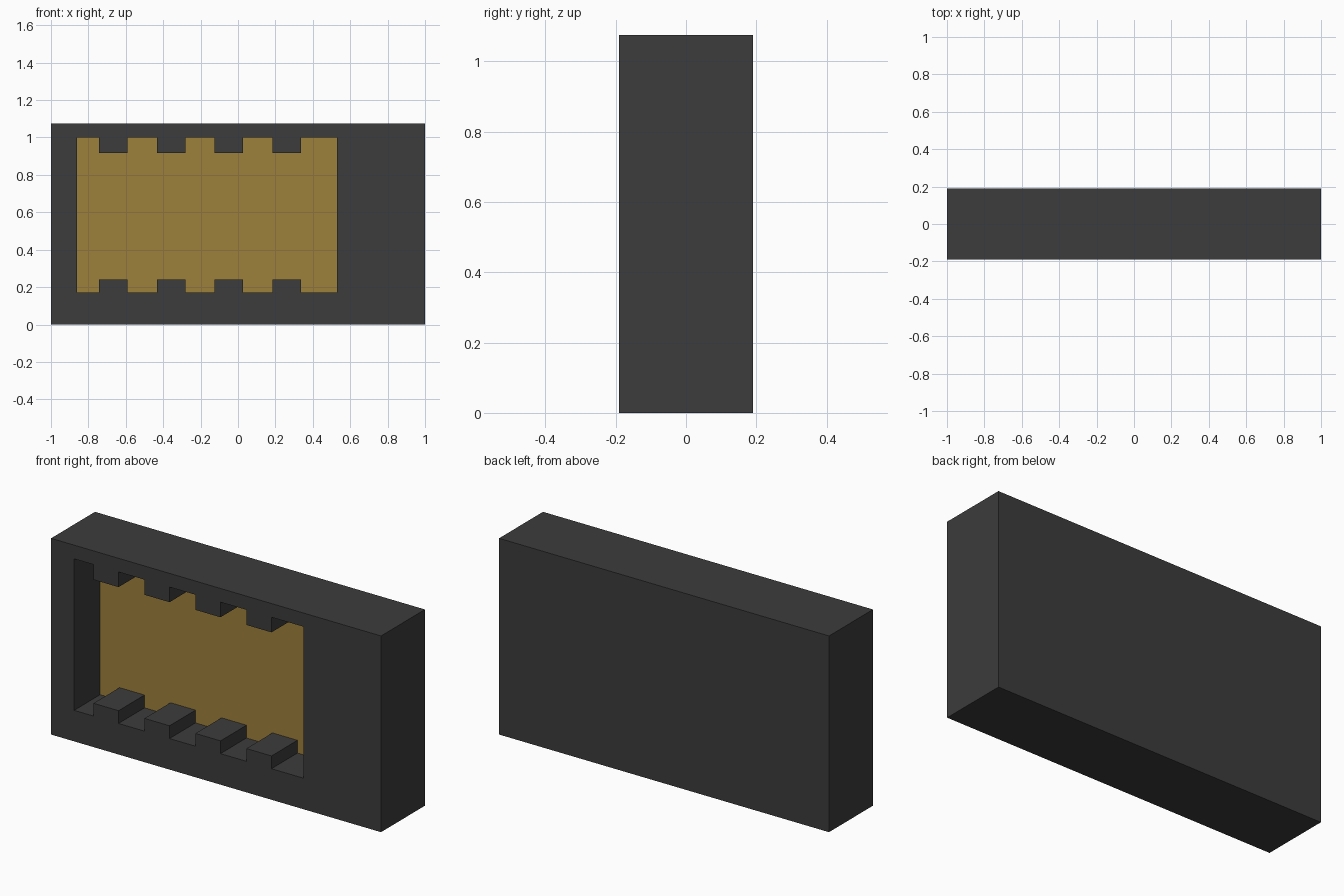
import bpy
import bmesh
from mathutils import Vector

WIDTH, DEPTH, HEIGHT = 2.0, 0.38, 1.075
LEFT, RIGHT, LOW, HIGH = -0.86, 0.53, 0.17, 1.0      # recess outline
TOOTH_LOW, TOOTH_HIGH = 0.24, 0.917                  # tooth tips
TOOTH_START, TOOTH_WIDTH, PITCH, TEETH = -0.743, 0.152, 0.309, 4
FRONT, FLOOR = -DEPTH / 2, 0.035

cube = bpy.data.objects.get("Cube")
if cube:
    bpy.data.objects.remove(cube, do_unlink=True)


def make_material(name, colour):
    mat = bpy.data.materials.new(name)
    mat.use_nodes = True
    mat.diffuse_color = colour
    mat.node_tree.nodes["Principled BSDF"].inputs["Base Color"].default_value = colour
    return mat


def extruded(name, outline, y0, y1):
    """Extrude an x-z outline from y0 to y1."""
    bm = bmesh.new()
    face = bm.faces.new([bm.verts.new((x, y0, z)) for x, z in outline])
    grown = bmesh.ops.extrude_face_region(bm, geom=[face])["geom"]
    verts = [v for v in grown if isinstance(v, bmesh.types.BMVert)]
    bmesh.ops.translate(bm, verts=verts, vec=Vector((0, y1 - y0, 0)))
    bmesh.ops.recalc_face_normals(bm, faces=bm.faces)
    mesh = bpy.data.meshes.new(name)
    bm.to_mesh(mesh)
    bm.free()
    obj = bpy.data.objects.new(name, mesh)
    bpy.context.collection.objects.link(obj)
    return obj


def notched_edge(base, tip):
    """Recess edge from left to right, stepping in around each tooth."""
    points = [(LEFT, base)]
    for i in range(TEETH):
        a = TOOTH_START + i * PITCH
        b = a + TOOTH_WIDTH
        points += [(a, base), (a, tip), (b, tip), (b, base)]
    return points + [(RIGHT, base)]


# Solid block
w = WIDTH / 2
body = extruded("block_body", [(-w, 0), (w, 0), (w, HEIGHT), (-w, HEIGHT)],
                FRONT, DEPTH / 2)
body.data.materials.append(make_material("charcoal", (0.045, 0.045, 0.045, 1)))
body.data.materials.append(make_material("dull gold", (0.34, 0.215, 0.045, 1)))

# Toothed recess cut into the front
outline = notched_edge(LOW, TOOTH_LOW) + notched_edge(HIGH, TOOTH_HIGH)[::-1]
cutter = extruded("recess_cutter", outline, FRONT - 0.1, FLOOR)
cutter.hide_render = True
cut = body.modifiers.new("recess", "BOOLEAN")
cut.operation = "DIFFERENCE"
cut.solver = "EXACT"
cut.object = cutter
bpy.context.view_layer.objects.active = body
bpy.ops.object.modifier_apply(modifier=cut.name)
bpy.data.objects.remove(cutter, do_unlink=True)

# Gold on the recess floor only
for face in body.data.polygons:
    on_floor = abs(face.center.y - FLOOR) < 0.001 and face.normal.y < -0.9
    face.material_index = 1 if on_floor else 0
